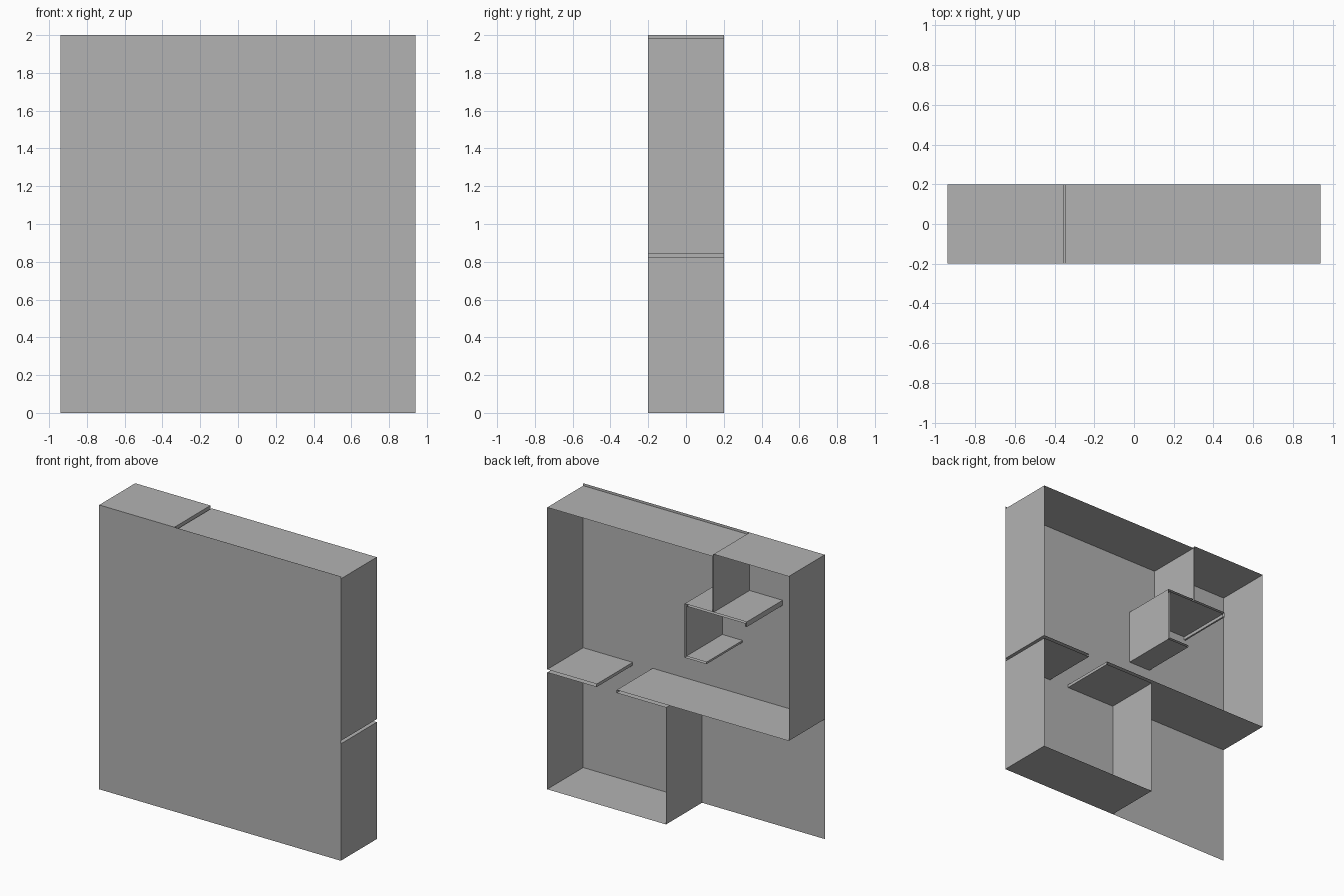
import bpy
import bmesh

cube = bpy.data.objects.get("Cube")
if cube:
    bpy.data.objects.remove(cube, do_unlink=True)

# One plain grey for the whole model
grey = bpy.data.materials.new("plain_grey")
grey.use_nodes = True
colour = (0.45, 0.45, 0.45, 1.0)
grey.diffuse_color = colour
grey.node_tree.nodes["Principled BSDF"].inputs["Base Color"].default_value = colour

FRONT, BACK = -0.2, 0.2
SIDE, TOP = 0.94, 2.0
HALL_TOP = 1.983                     # the larger room stops just below the top
UP, LOW = 0.843, 0.822               # two faces of the middle partition
PART_L, PART_R = -0.345, -0.355      # two faces of the upper partition
NOOK, NOOK_IN = -0.13, -0.143


def add_object(name, bm):
    mesh = bpy.data.meshes.new(name)
    bm.to_mesh(mesh)
    bm.free()
    mesh.materials.append(grey)
    obj = bpy.data.objects.new(name, mesh)
    bpy.context.collection.objects.link(obj)
    return obj


def wall_run(name, path):
    """Extrude an open x-z path from the panel to the back as thin sheets."""
    bm = bmesh.new()
    pairs = [[bm.verts.new((x, y, z)) for y in (FRONT, BACK)] for x, z in path]
    for a, b in zip(pairs, pairs[1:]):
        bm.faces.new((a[0], b[0], b[1], a[1]))
    return add_object(name, bm)


# Full front panel
bm = bmesh.new()
bm.faces.new([bm.verts.new((x, FRONT, z)) for x, z in
              ((-SIDE, 0), (SIDE, 0), (SIDE, TOP), (-SIDE, TOP))])
add_object("base_panel", bm)

# Outer walls
wall_run("hall_outer_wall", [(PART_L, HALL_TOP), (SIDE, HALL_TOP), (SIDE, UP)])
wall_run("lower_room_wall", [(SIDE, LOW), (SIDE, 0), (0.015, 0), (0.015, LOW)])
wall_run("right_outer_wall", [(-SIDE, UP), (-SIDE, TOP), (PART_R, TOP)])

# Middle partitions either side of the doorway, hollow with a capped free end
wall_run("left_partition", [(SIDE, UP), (0.555, UP), (0.555, LOW), (SIDE, LOW)])
wall_run("middle_partition", [(0.015, LOW), (0.4, LOW), (0.4, UP), (-SIDE, UP)])

# Upper partition stepping around the nook
wall_run("upper_partition", [
    (PART_L, HALL_TOP), (PART_L, 1.592), (NOOK, 1.592), (NOOK, 1.212),
    (-0.3, 1.212), (-0.3, 1.226), (NOOK_IN, 1.226), (NOOK_IN, 1.578),
    (-0.6, 1.578), (-0.6, 1.556), (-0.612, 1.556), (-0.612, 1.592),
    (PART_R, 1.592), (PART_R, TOP)])
